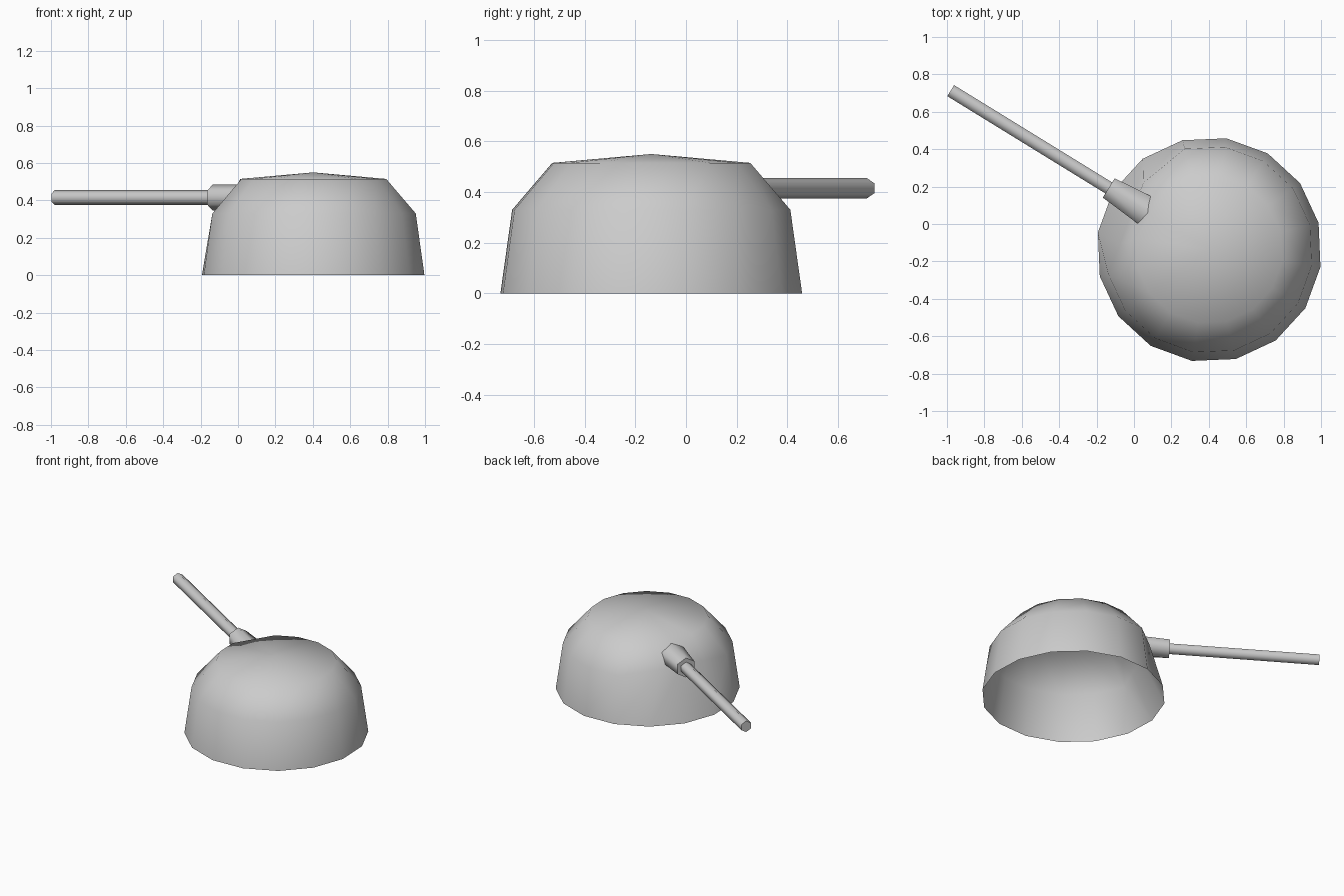
import bpy, bmesh, math
from mathutils import Vector, Matrix

if "Cube" in bpy.data.objects:
    bpy.data.objects.remove(bpy.data.objects["Cube"])

grey = bpy.data.materials.new("light grey")
grey.use_nodes = True
grey.diffuse_color = (0.6, 0.6, 0.6, 1)
grey.node_tree.nodes["Principled BSDF"].inputs["Base Color"].default_value = grey.diffuse_color


def finish(bm, name, angle):
    bmesh.ops.recalc_face_normals(bm, faces=bm.faces[:])
    mesh = bpy.data.meshes.new(name)
    bm.to_mesh(mesh)
    bm.free()
    obj = bpy.data.objects.new(name, mesh)
    bpy.context.collection.objects.link(obj)
    mesh.materials.append(grey)
    bpy.ops.object.select_all(action='DESELECT')
    obj.select_set(True)
    bpy.context.view_layer.objects.active = obj
    bpy.ops.object.shade_smooth_by_angle(angle=math.radians(angle))
    return obj


# Open sixteen-sided dome
SIDES = 16
bm = bmesh.new()
centre = Vector((0.402, -0.137, 0))
rings = []
for radius, z in ((0.602, 0), (0.555, 0.33), (0.395, 0.515)):
    ring = []
    for i in range(SIDES):
        a = math.radians(13.7) + math.tau * i / SIDES
        ring.append(bm.verts.new(centre + Vector((radius * math.cos(a), radius * math.sin(a), z))))
    rings.append(ring)

# Flattened cheek where the gun comes through
mid, upper = rings[1], rings[2]
mid[5].co = (0.05, 0.22, 0.36)
for i in (6, 7):
    mid[i].co = mid[5].co.lerp(mid[8].co, (i - 5) / 3)
upper[6].co = (upper[5].co + upper[7].co) / 2

apex = bm.verts.new(centre + Vector((0, 0, 0.55)))
for i in range(SIDES):
    j = (i + 1) % SIDES
    for low, high in zip(rings, rings[1:]):
        bm.faces.new((low[i], low[j], high[j], high[i]))
    bm.faces.new((upper[i], upper[j], apex))
finish(bm, "dome", 60)


# Hexagonal gun parts, ridge upwards, running along one axis
muzzle = Vector((-0.98, 0.713, 0.415))
collar = Vector((-0.135, 0.193, 0.415))
axis = (collar - muzzle).normalized()
side = axis.cross(Vector((0, 0, 1)))


def hex_bar(name, start, end, radius, end_width=1):
    bm = bmesh.new()
    loops = []
    for point, width in ((start, 1), (end, end_width)):
        loop = []
        for k in range(6):
            a = math.tau * k / 6
            offset = side * math.sin(a) * radius * width + Vector((0, 0, math.cos(a) * radius))
            loop.append(bm.verts.new(point + offset))
        loops.append(loop)
        bm.faces.new(loop)
    for k in range(6):
        n = (k + 1) % 6
        bm.faces.new((loops[0][k], loops[0][n], loops[1][n], loops[1][k]))
    return finish(bm, name, 65)


hex_bar("barrel", muzzle, collar + axis * 0.05, 0.04)
hex_bar("barrel_sleeve", collar, collar + axis * 0.3, 0.07, 1.45)
